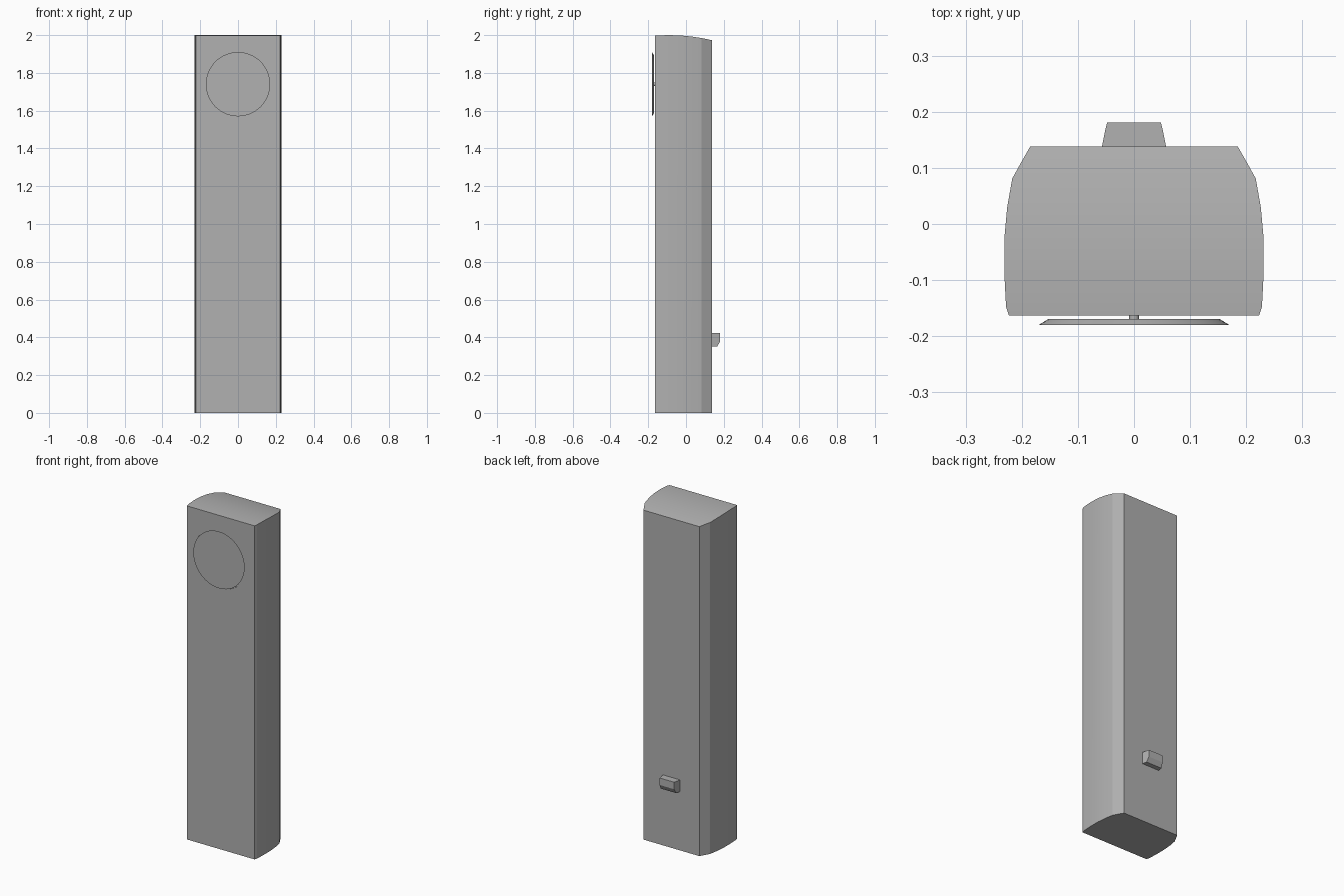
import bpy, bmesh, math

if "Cube" in bpy.data.objects:
    bpy.data.objects.remove(bpy.data.objects["Cube"])

grey = bpy.data.materials.new("dark_grey")
grey.diffuse_color = (0.44, 0.44, 0.44, 1)
grey.use_nodes = True
grey.node_tree.nodes["Principled BSDF"].inputs["Base Color"].default_value = grey.diffuse_color


def loft(name, rings, angle):
    """Skin a list of equal-length closed rings, cap both ends."""
    bm = bmesh.new()
    loops = [[bm.verts.new(p) for p in ring] for ring in rings]
    n = len(loops[0])
    for a, b in zip(loops, loops[1:]):
        for i in range(n):
            j = (i + 1) % n
            bm.faces.new((a[i], a[j], b[j], b[i]))
    bm.faces.new(loops[0])
    bm.faces.new(loops[-1])
    bmesh.ops.recalc_face_normals(bm, faces=bm.faces)
    mesh = bpy.data.meshes.new(name)
    bm.to_mesh(mesh)
    bm.free()
    mesh.materials.append(grey)
    ob = bpy.data.objects.new(name, mesh)
    bpy.context.collection.objects.link(ob)
    return ob


def smooth(ob, angle):
    bpy.ops.object.select_all(action='DESELECT')
    bpy.context.view_layer.objects.active = ob
    ob.select_set(True)
    bpy.ops.object.shade_smooth_by_angle(angle=math.radians(angle))


def box_ring(y, half, low, high):
    return [(-half, y, low), (half, y, low), (half, y, high), (-half, y, high)]


def disc_ring(y, r, z=1.74, n=64):
    return [(r * math.cos(2 * math.pi * i / n), y, z + r * math.sin(2 * math.pi * i / n))
            for i in range(n)]


# Tall body: bowed sides, chamfered rear corners, top falling to the back
profile = [(-0.163, 0.223), (-0.148, 0.228), (-0.09, 0.231), (-0.025, 0.231),
           (0.03, 0.226), (0.081, 0.217), (0.11, 0.201), (0.138, 0.185)]
body = loft("body", [box_ring(y, w, 0, 2 - 0.028 * ((y + 0.09) / 0.23) ** 2)
                     for y, w in profile], 15)

# Shallow round recess behind the dial
cutter = loft("recess_cutter", [disc_ring(y, 0.175) for y in (-0.2, -0.159)], 0)
cut = body.modifiers.new("recess", 'BOOLEAN')
cut.operation, cut.solver, cut.object = 'DIFFERENCE', 'EXACT', cutter
bpy.context.view_layer.objects.active = body
bpy.ops.object.modifier_apply(modifier=cut.name)
bpy.data.objects.remove(cutter)
smooth(body, 15)

# Round front dial with a flared edge, on a short stem
dial = loft("dial", [disc_ring(-0.169, 0.152), disc_ring(-0.180, 0.170)], 25)
smooth(dial, 25)
stem = loft("dial_stem", [disc_ring(y, 0.009, n=16) for y in (-0.155, -0.171)], 30)
smooth(stem, 30)

# Tapered rear block with a sloped lower edge
loft("rear_block", [box_ring(0.134, 0.058, 0.352, 0.422),
                    box_ring(0.166, 0.0515, 0.352, 0.422),
                    box_ring(0.181, 0.048, 0.380, 0.422)], 0)
